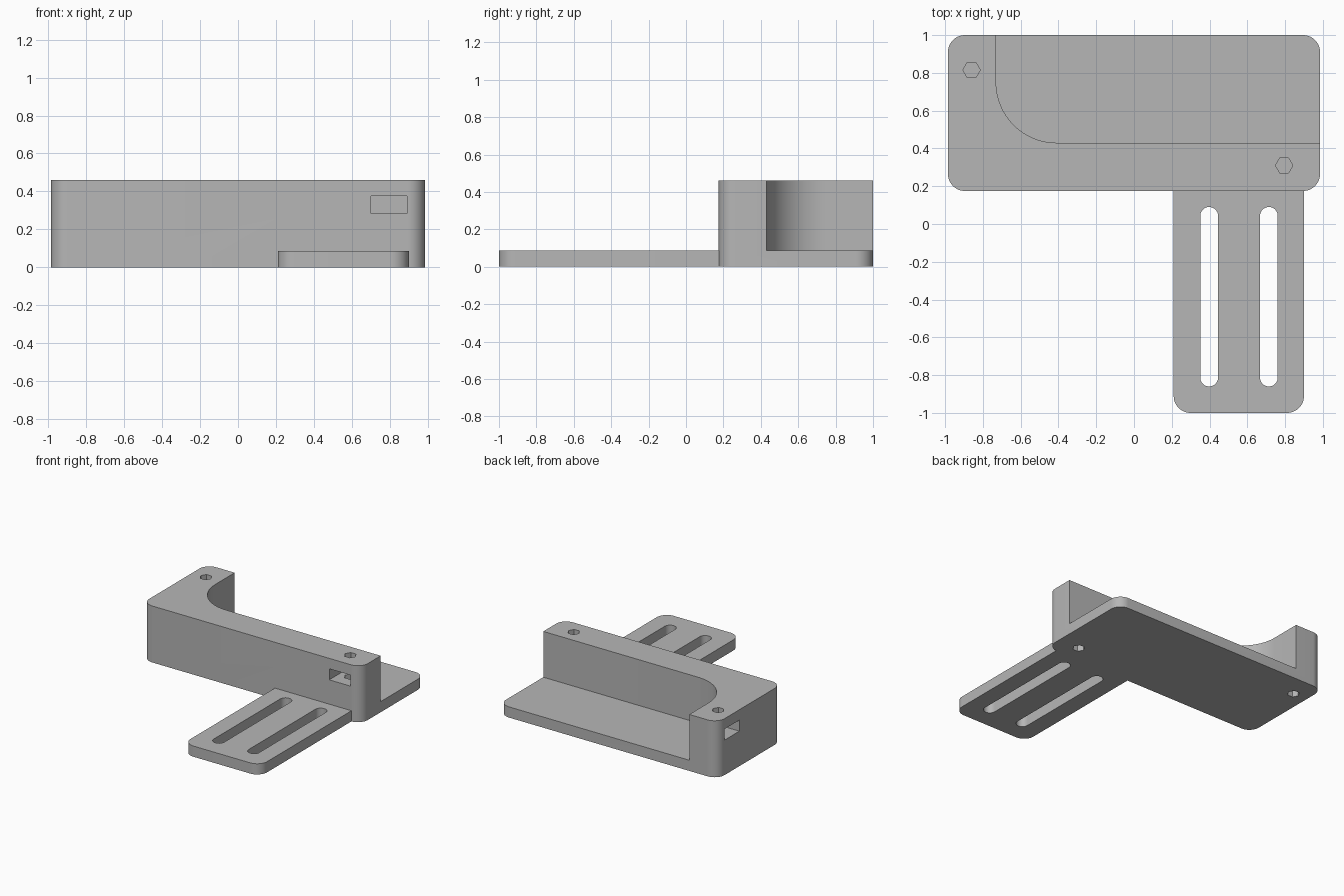
import bpy, bmesh
from math import cos, sin, pi, radians

cube = bpy.data.objects.get("Cube")
if cube:
    bpy.data.objects.remove(cube, do_unlink=True)

grey = bpy.data.materials.new("matte_grey")
grey.use_nodes = True
colour = (0.47, 0.47, 0.47, 1)
grey.diffuse_color = colour
grey.node_tree.nodes["Principled BSDF"].inputs["Base Color"].default_value = colour


def arc(cx, cy, r, start, sweep=90, steps=12):
    angles = [radians(start + sweep * i / steps) for i in range(steps + 1)]
    return [(cx + r * cos(a), cy + r * sin(a)) for a in angles]


def rounded(x0, x1, y0, y1, r):
    return (arc(x0 + r, y0 + r, r, 180) + arc(x1 - r, y0 + r, r, 270)
            + arc(x1 - r, y1 - r, r, 0) + arc(x0 + r, y1 - r, r, 90))


def prism(name, outline, z0, z1):
    bm = bmesh.new()
    face = bm.faces.new([bm.verts.new((x, y, z0)) for x, y in outline])
    grown = bmesh.ops.extrude_face_region(bm, geom=[face])["geom"]
    top = [v for v in grown if isinstance(v, bmesh.types.BMVert)]
    bmesh.ops.translate(bm, vec=(0, 0, z1 - z0), verts=top)
    bmesh.ops.remove_doubles(bm, verts=bm.verts, dist=0.0001)
    bmesh.ops.recalc_face_normals(bm, faces=bm.faces)
    mesh = bpy.data.meshes.new(name)
    bm.to_mesh(mesh)
    bm.free()
    mesh.materials.append(grey)
    obj = bpy.data.objects.new(name, mesh)
    bpy.context.collection.objects.link(obj)
    return obj


def combine(target, tool, operation="DIFFERENCE"):
    mod = target.modifiers.new("combine", "BOOLEAN")
    mod.operation = operation
    mod.solver = "EXACT"
    mod.object = tool
    bpy.context.view_layer.objects.active = target
    bpy.ops.object.modifier_apply(modifier=mod.name)
    bpy.data.objects.remove(tool, do_unlink=True)


def box(x0, x1, y0, y1):
    return [(x0, y0), (x1, y0), (x1, y1), (x0, y1)]


# Block and flat mounting arm
PLATE = 0.087
bracket = prism("bracket", rounded(-0.985, 0.985, 0.175, 1, 0.09), 0, 0.46)
arm_outline = (arc(0.3, -0.91, 0.09, 180) + arc(0.81, -0.91, 0.09, 270)
               + [(0.9, 0.178), (0.88, 0.3), (0.21, 0.3)])
combine(bracket, prism("arm", arm_outline, 0, PLATE), "UNION")

# Open pocket with one large rounded inner corner
pocket = arc(-0.41, 0.75, 0.32, 180, steps=24) + [(1.2, 0.43), (1.2, 1.2), (-0.73, 1.2)]
combine(bracket, prism("pocket", pocket, PLATE, 0.6))

# Long adjustment slots in the arm
for x in (0.398, 0.714):
    combine(bracket, prism("arm_slot", rounded(x - 0.047, x + 0.047, -0.86, 0.09, 0.0469), -0.1, 0.2))

# Nut slots opening to the outside, with bolt holes above and below
nut_slots = [box(0.70, 0.89, 0.1, 0.4), box(-1.1, -0.77, 0.72, 0.91)]
for (x, y), outline in zip([(0.795, 0.31), (-0.86, 0.815)], nut_slots):
    hexagon = arc(x, y, 0.046, 0, 300, 5)
    combine(bracket, prism("nut_slot", outline, 0.285, 0.375))
    combine(bracket, prism("lower_bolt_hole", hexagon, -0.1, 0.3))
    combine(bracket, prism("upper_bolt_hole", hexagon, 0.385, 0.6))

# Smooth the rounded corners, keep edges crisp
bpy.ops.object.select_all(action="DESELECT")
bracket.select_set(True)
bpy.context.view_layer.objects.active = bracket
bpy.ops.object.shade_smooth_by_angle(angle=radians(30))
